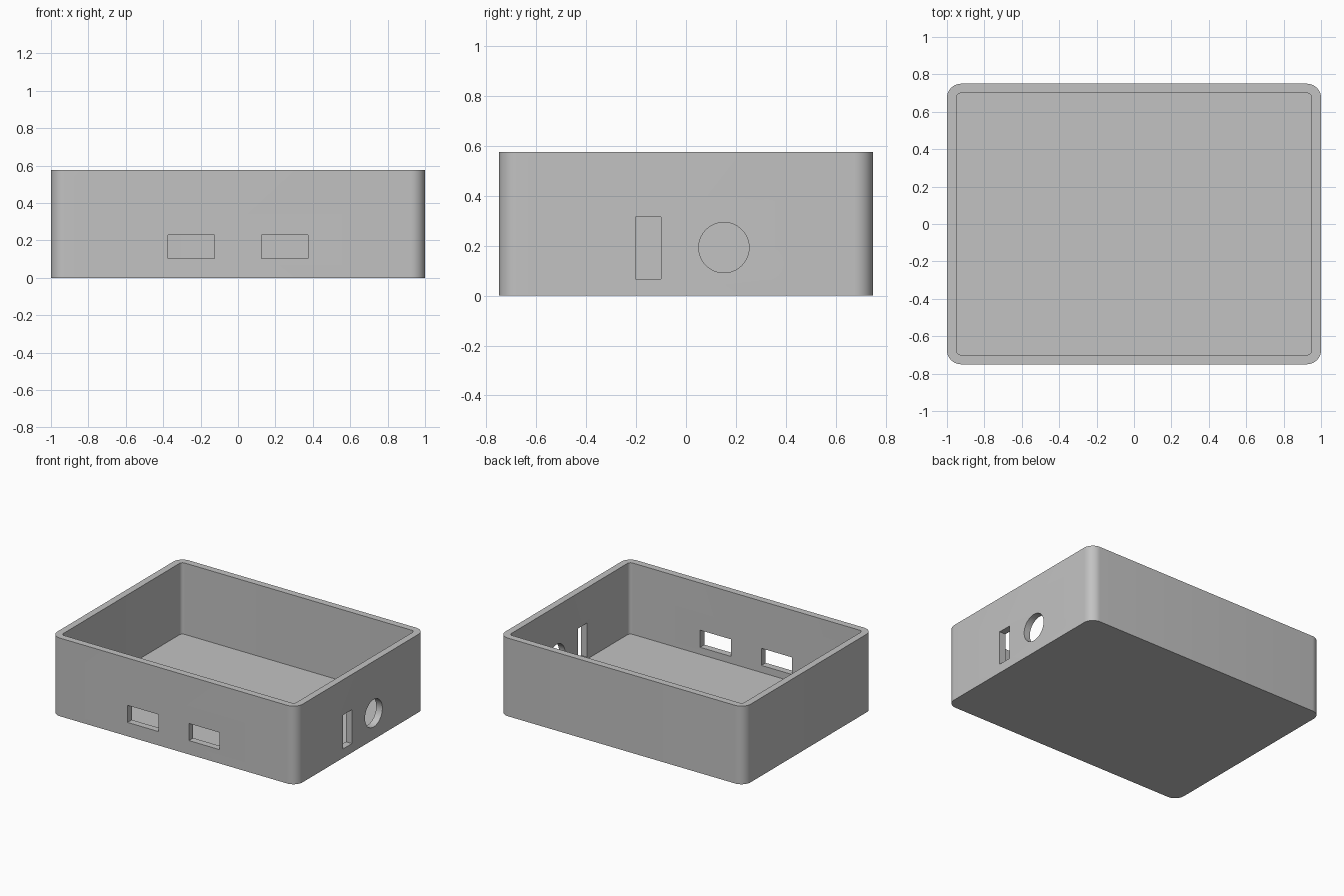
import bpy
import bmesh
from math import cos, sin, pi

LENGTH, DEPTH, HEIGHT = 2.0, 1.5, 0.576
WALL, FLOOR, RADIUS = 0.05, 0.05, 0.075
CORNER_STEPS = 10

if "Cube" in bpy.data.objects:
    bpy.data.objects.remove(bpy.data.objects["Cube"], do_unlink=True)

grey = bpy.data.materials.new("plain grey")
grey.use_nodes = True
colour = (0.54, 0.54, 0.54, 1)
grey.diffuse_color = colour
grey.node_tree.nodes["Principled BSDF"].inputs["Base Color"].default_value = colour


def rounded_loop(bm, inset, z):
    """Ring of vertices round a rounded rectangle, shrunk by inset."""
    r = RADIUS - inset
    cx, cy = LENGTH / 2 - RADIUS, DEPTH / 2 - RADIUS
    ring = []
    for corner, (sx, sy) in enumerate([(1, 1), (-1, 1), (-1, -1), (1, -1)]):
        for i in range(CORNER_STEPS + 1):
            a = (corner + i / CORNER_STEPS) * pi / 2
            ring.append(bm.verts.new((sx * cx + r * cos(a), sy * cy + r * sin(a), z)))
    return ring


def cut(target, cutter):
    """Cut one opening, then discard the cutter."""
    cutter.hide_render = True
    mod = target.modifiers.new("opening", 'BOOLEAN')
    mod.operation, mod.solver, mod.object = 'DIFFERENCE', 'EXACT', cutter
    bpy.ops.object.select_all(action='DESELECT')
    target.select_set(True)
    bpy.context.view_layer.objects.active = target
    bpy.ops.object.modifier_apply(modifier=mod.name)
    bpy.data.objects.remove(cutter, do_unlink=True)


def box_cutter(location, size):
    bpy.ops.mesh.primitive_cube_add(size=1, location=location)
    ob = bpy.context.object
    ob.name = "slot_cutter"
    ob.scale = size
    return ob


# Open tray: outer wall, rim, inner wall and floor from four stacked rings
bm = bmesh.new()
rings = [rounded_loop(bm, 0, 0), rounded_loop(bm, 0, HEIGHT),
         rounded_loop(bm, WALL, HEIGHT), rounded_loop(bm, WALL, FLOOR)]
for low, high in zip(rings, rings[1:]):
    for i in range(len(low)):
        j = (i + 1) % len(low)
        bm.faces.new((low[i], low[j], high[j], high[i]))
bm.faces.new(rings[0][::-1])
bm.faces.new(rings[-1])
bmesh.ops.recalc_face_normals(bm, faces=bm.faces)
mesh = bpy.data.meshes.new("enclosure_tray")
bm.to_mesh(mesh)
bm.free()
tray = bpy.data.objects.new("enclosure_tray", mesh)
bpy.context.collection.objects.link(tray)
mesh.materials.append(grey)

# Two wide ports in the front wall
for side in (-1, 1):
    cut(tray, box_cutter((side * 0.25, -DEPTH / 2, 0.165), (0.25, 0.2, 0.126)))

# Tall slot and round port in the side wall
cut(tray, box_cutter((LENGTH / 2, -0.152, 0.191), (0.2, 0.102, 0.25)))
bpy.ops.mesh.primitive_cylinder_add(vertices=64, radius=0.101, depth=0.2,
                                    location=(LENGTH / 2, 0.152, 0.193),
                                    rotation=(0, pi / 2, 0))
round_cutter = bpy.context.object
round_cutter.name = "round_cutter"
cut(tray, round_cutter)

# Smooth corners and round port, crisp edges
tray.data.materials.clear()
tray.data.materials.append(grey)
tray.data.polygons.foreach_set("material_index", [0] * len(tray.data.polygons))
bpy.ops.object.select_all(action='DESELECT')
tray.select_set(True)
bpy.context.view_layer.objects.active = tray
bpy.ops.object.shade_smooth_by_angle(angle=pi / 6)
